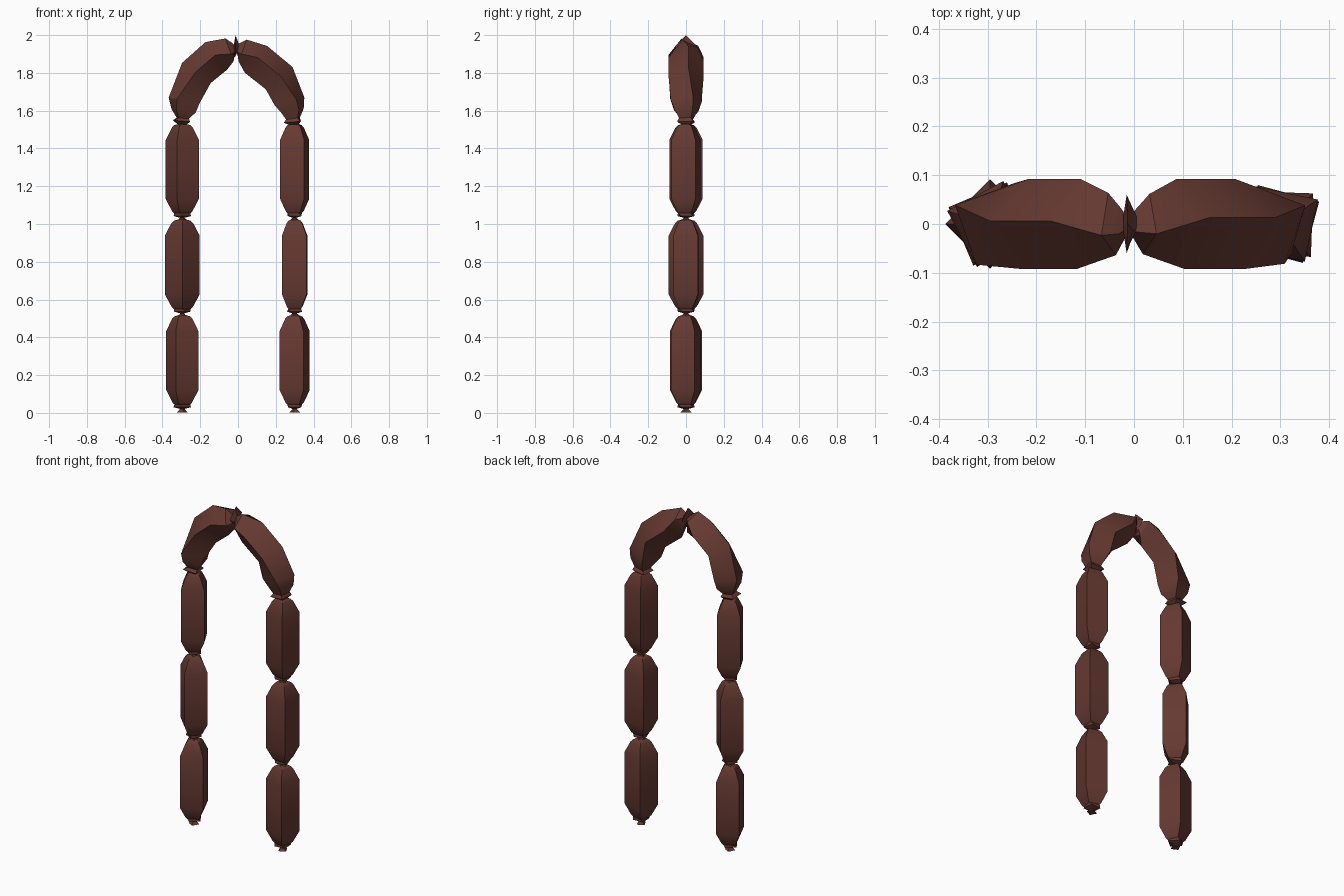
import bpy, bmesh, math
from mathutils import Vector

if "Cube" in bpy.data.objects:
    bpy.data.objects.remove(bpy.data.objects["Cube"])

mat = bpy.data.materials.new("sausage brown")
mat.diffuse_color = (0.13, 0.041, 0.031, 1)
mat.use_nodes = True
mat.node_tree.nodes["Principled BSDF"].inputs["Base Color"].default_value = mat.diffuse_color


def sausage(name, rings):
    """Four-sided skin through rings of (x, z, radius, tilt, roll); tilt turns the ring in xz."""
    bm = bmesh.new()
    loops = []
    for x, z, r, tilt, roll in rings:
        t = math.radians(tilt)
        outer = Vector((math.cos(t), 0, math.sin(t)))
        side = Vector((0, 1, 0))
        loop = []
        for k in range(4):
            a = math.radians(roll + 90 * k)
            p = Vector((x, 0, z)) + r * (math.cos(a) * outer + math.sin(a) * side)
            loop.append(bm.verts.new(p))
        loops.append(loop)
    for a, b in zip(loops, loops[1:]):
        for k in range(4):
            j = (k + 1) % 4
            bm.faces.new((a[k], a[j], b[j], b[k]))
    bm.faces.new(loops[0][::-1])
    bm.faces.new(loops[-1])
    bmesh.ops.recalc_face_normals(bm, faces=bm.faces)
    me = bpy.data.meshes.new(name)
    bm.to_mesh(me)
    bm.free()
    ob = bpy.data.objects.new(name, me)
    bpy.context.collection.objects.link(ob)
    me.materials.append(mat)
    bpy.context.view_layer.objects.active = ob
    ob.select_set(True)
    bpy.ops.object.shade_smooth_by_angle(angle=math.radians(28))
    ob.select_set(False)


# Hanging links: height, radius, extra roll (pinched twisted ends, straight body)
profile = [(0.0, 0.03, 40), (0.018, 0.012, 30), (0.027, 0.046, 20), (0.042, 0.045, 0),
           (0.052, 0.056, 0), (0.118, 0.092, 0), (0.43, 0.092, 0), (0.495, 0.058, 0),
           (0.508, 0.045, 0), (0.518, 0.012, -25)]
for side, x, rolls in (("left", -0.295, (68, 0, 73)), ("right", 0.3, (30, 43, 33))):
    for i, roll in enumerate(rolls):
        sausage(f"{side}_hanging_link_{i + 1}",
                [(x, 0.003 + 0.506 * i + z, r, 0, roll + e) for z, r, e in profile])

# Two bent links forming the arch
sausage("left_arch_link", [
    (-0.295, 1.518, 0.015, 180, 40), (-0.30, 1.545, 0.06, 175, 40), (-0.292, 1.56, 0.04, 175, 35),
    (-0.288, 1.60, 0.075, 172, 30), (-0.285, 1.655, 0.092, 170, 25), (-0.22, 1.80, 0.093, 145, 4),
    (-0.115, 1.89, 0.093, 128, 4), (-0.045, 1.922, 0.068, 110, -20),
    (-0.025, 1.925, 0.04, 100, -30), (-0.012, 1.93, 0.015, 95, -40)])
sausage("right_arch_link", [
    (0.3, 1.518, 0.015, 0, 40), (0.288, 1.54, 0.06, 5, 40), (0.291, 1.558, 0.045, 8, 35),
    (0.288, 1.60, 0.07, 10, 30), (0.272, 1.65, 0.09, 14, 25), (0.218, 1.772, 0.093, 40, 8),
    (0.095, 1.872, 0.093, 50, 8), (0.025, 1.918, 0.065, 70, -18),
    (0.002, 1.925, 0.035, 82, -28), (-0.012, 1.93, 0.015, 88, -40)])

# Twisted skin knot at the top of the arch
sausage("top_knot", [(-0.022, 1.935, 0.02, 90, 40), (-0.015, 1.94, 0.06, 88, 0),
                     (-0.006, 1.935, 0.04, 85, -20), (0.006, 1.935, 0.015, 85, -40)])
